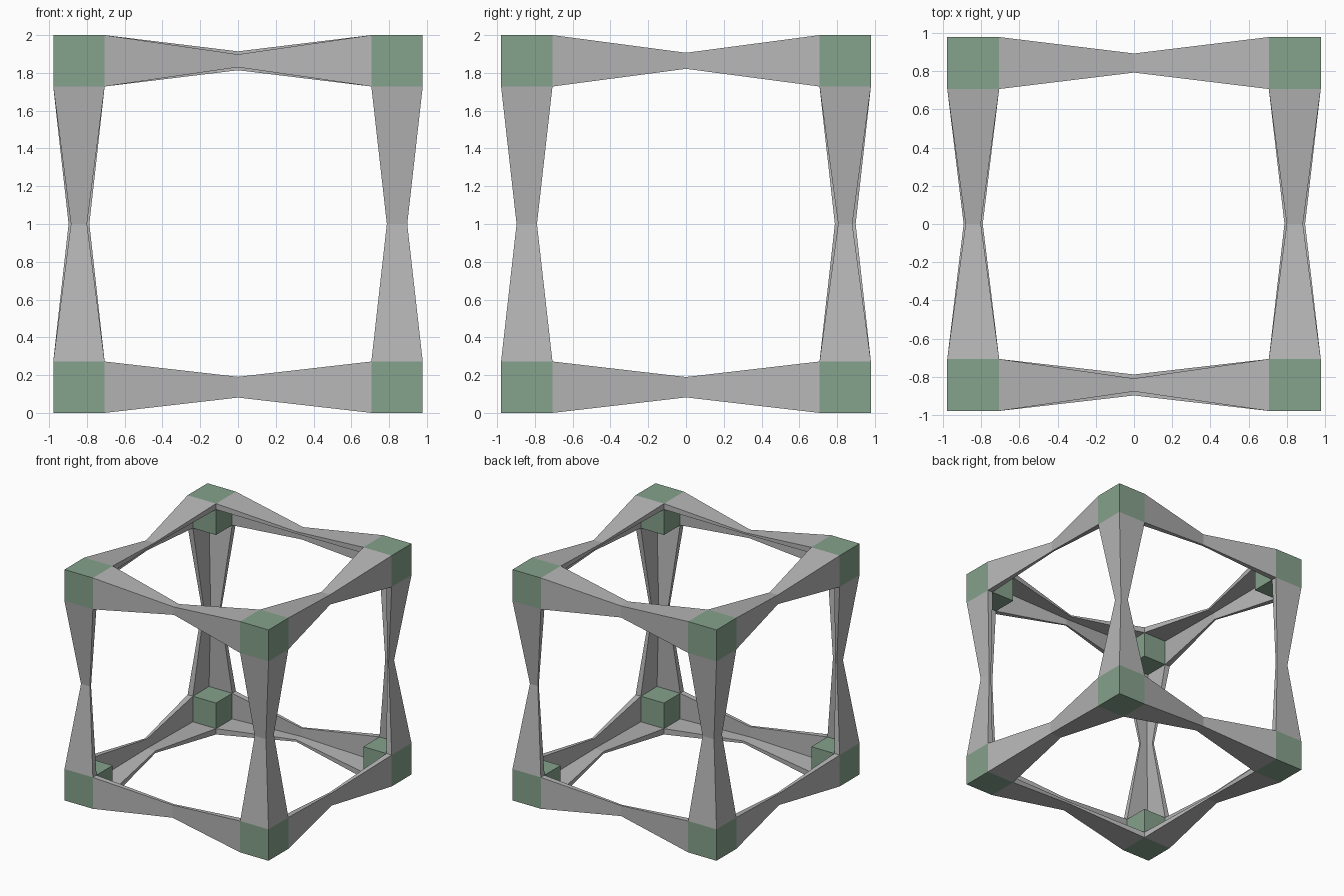
import bpy, bmesh
from mathutils import Vector

if "Cube" in bpy.data.objects:
    bpy.data.objects.remove(bpy.data.objects["Cube"])


def material(name, rgb):
    m = bpy.data.materials.new(name)
    m.diffuse_color = (*rgb, 1)
    m.use_nodes = True
    m.node_tree.nodes["Principled BSDF"].inputs["Base Color"].default_value = m.diffuse_color
    return m


GREY = material("grey metal", (0.47, 0.47, 0.47))
GREEN = material("muted green", (0.235, 0.36, 0.265))

SIZE = 0.272                       # corner block width
HALF = Vector((0.978, 0.979, 1.0))  # half extents of the whole frame
MID = HALF - Vector((SIZE / 2,) * 3)   # block centres
INNER = HALF - Vector((SIZE,) * 3)     # inner faces of the blocks
WALL = 0.37                        # wall of the angle section, in half widths


def finish(bm, name, mat):
    bmesh.ops.recalc_face_normals(bm, faces=bm.faces[:])
    me = bpy.data.meshes.new(name)
    bm.to_mesh(me)
    bm.free()
    me.materials.append(mat)
    ob = bpy.data.objects.new(name, me)
    ob.location.z = 1
    bpy.context.collection.objects.link(ob)


def block(sx, sy, sz):
    bm = bmesh.new()
    bmesh.ops.create_cube(bm, size=SIZE)
    c = Vector((sx * MID.x, sy * MID.y, sz * MID.z))
    bmesh.ops.translate(bm, verts=bm.verts[:], vec=c)
    finish(bm, "corner_block", GREEN)


def beam(name, axis, su, sv, waist):
    """L-shaped beam along an axis, open to the inside, narrowed halfway."""
    u, v = [a for a in range(3) if a != axis]
    k = 1 - WALL
    section = [(1, 1), (-1, 1), (-1, k), (k, k), (k, -1), (1, -1)]
    bm = bmesh.new()
    rings = []
    for t, width in ((-1, SIZE), (0, waist), (1, SIZE)):
        ring = []
        for a, b in section:
            p = [0, 0, 0]
            p[axis] = t * INNER[axis]
            p[u] = su * (MID[u] + a * width / 2)
            p[v] = sv * (MID[v] + b * width / 2)
            ring.append(bm.verts.new(p))
        rings.append(ring)
    for r0, r1 in zip(rings, rings[1:]):
        for i in range(6):
            j = (i + 1) % 6
            bm.faces.new((r0[i], r0[j], r1[j], r1[i]))
    # end caps against the blocks
    bm.faces.new(rings[0])
    bm.faces.new(rings[2])
    finish(bm, name, GREY)


# Eight corner blocks
for sx in (-1, 1):
    for sy in (-1, 1):
        for sz in (-1, 1):
            block(sx, sy, sz)

# Twelve beams, each with its own waist width
beam("front_top_beam", 0, -1, 1, 0.068)
beam("back_top_beam", 0, 1, 1, 0.10)
beam("front_bottom_beam", 0, -1, -1, 0.11)
beam("back_bottom_beam", 0, 1, -1, 0.09)
beam("right_top_beam", 1, 1, 1, 0.085)
beam("left_top_beam", 1, -1, 1, 0.08)
beam("right_bottom_beam", 1, 1, -1, 0.108)
beam("left_bottom_beam", 1, -1, -1, 0.10)
beam("front_left_post", 2, -1, -1, 0.085)
beam("back_left_post", 2, -1, 1, 0.11)
beam("front_right_post", 2, 1, -1, 0.108)
beam("back_right_post", 2, 1, 1, 0.075)
